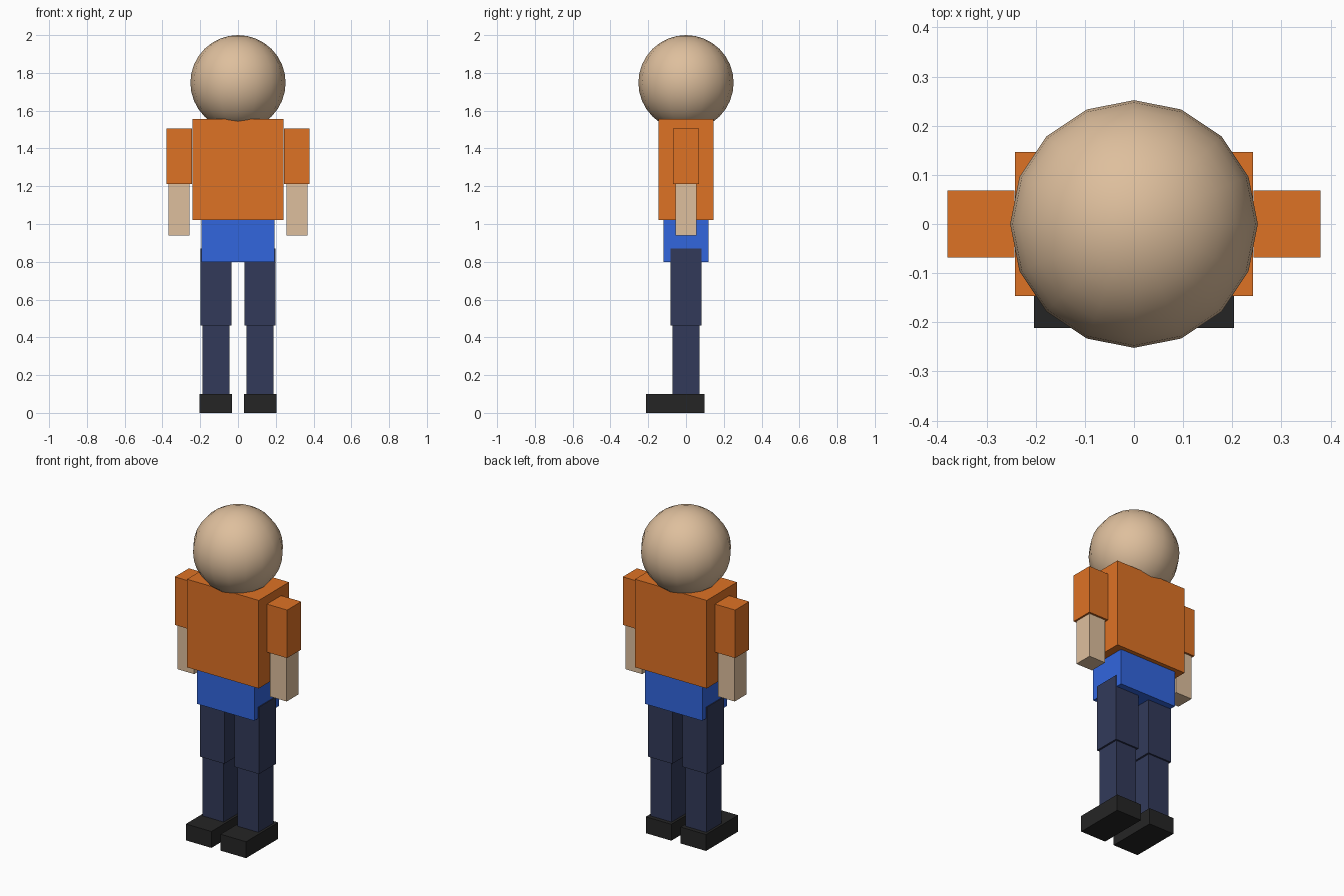
import bpy

if "Cube" in bpy.data.objects:
    bpy.data.objects.remove(bpy.data.objects["Cube"])


def material(name, r, g, b):
    """Flat colour given as 0-255 sRGB, stored as linear."""
    m = bpy.data.materials.new(name)
    m.diffuse_color = [((c / 255 + 0.055) / 1.055) ** 2.4 for c in (r, g, b)] + [1]
    m.use_nodes = True
    m.node_tree.nodes["Principled BSDF"].inputs["Base Color"].default_value = m.diffuse_color
    return m


skin = material("skin", 222, 191, 157)
orange = material("orange_shirt", 222, 114, 37)
blue = material("blue_hips", 50, 102, 222)
navy = material("navy_trousers", 50, 58, 90)
black = material("black_shoes", 37, 37, 37)


def box(name, mat, x, y, z):
    """Box spanning the given (min, max) range on each axis."""
    spans = (x, y, z)
    bpy.ops.mesh.primitive_cube_add(size=1, location=[(a + b) / 2 for a, b in spans])
    ob = bpy.context.object
    ob.name = name
    ob.scale = [abs(b - a) for a, b in spans]
    bpy.ops.object.transform_apply(location=False, rotation=False, scale=True)
    ob.data.materials.append(mat)


# Head: 16-sided smooth ball
bpy.ops.mesh.primitive_uv_sphere_add(segments=16, ring_count=16, radius=0.252,
                                     location=(0, 0, 1.748))
head = bpy.context.object
head.name = "head"
head.data.materials.append(skin)
bpy.ops.object.shade_smooth()

# Torso and hips
box("torso", orange, (-0.242, 0.242), (-0.146, 0.146), (1.02, 1.557))
box("hips", blue, (-0.194, 0.194), (-0.12, 0.12), (0.80, 1.02))

# Limbs, once per side: name, material, x, y, z ranges
LIMBS = [
    ("upper_arm", orange, (0.243, 0.379), (-0.068, 0.068), (1.212, 1.505)),
    ("forearm", skin, (0.256, 0.368), (-0.056, 0.056), (0.94, 1.212)),
    ("thigh", navy, (0.035, 0.199), (-0.082, 0.082), (0.462, 0.87)),
    ("shin", navy, (0.046, 0.188), (-0.072, 0.072), (0.10, 0.462)),
    ("shoe", black, (0.031, 0.203), (-0.212, 0.097), (0.0, 0.10)),
]
for side, s in (("left", 1), ("right", -1)):
    for part, mat, x, y, z in LIMBS:
        box(f"{side}_{part}", mat, (s * x[0], s * x[1]), y, z)
